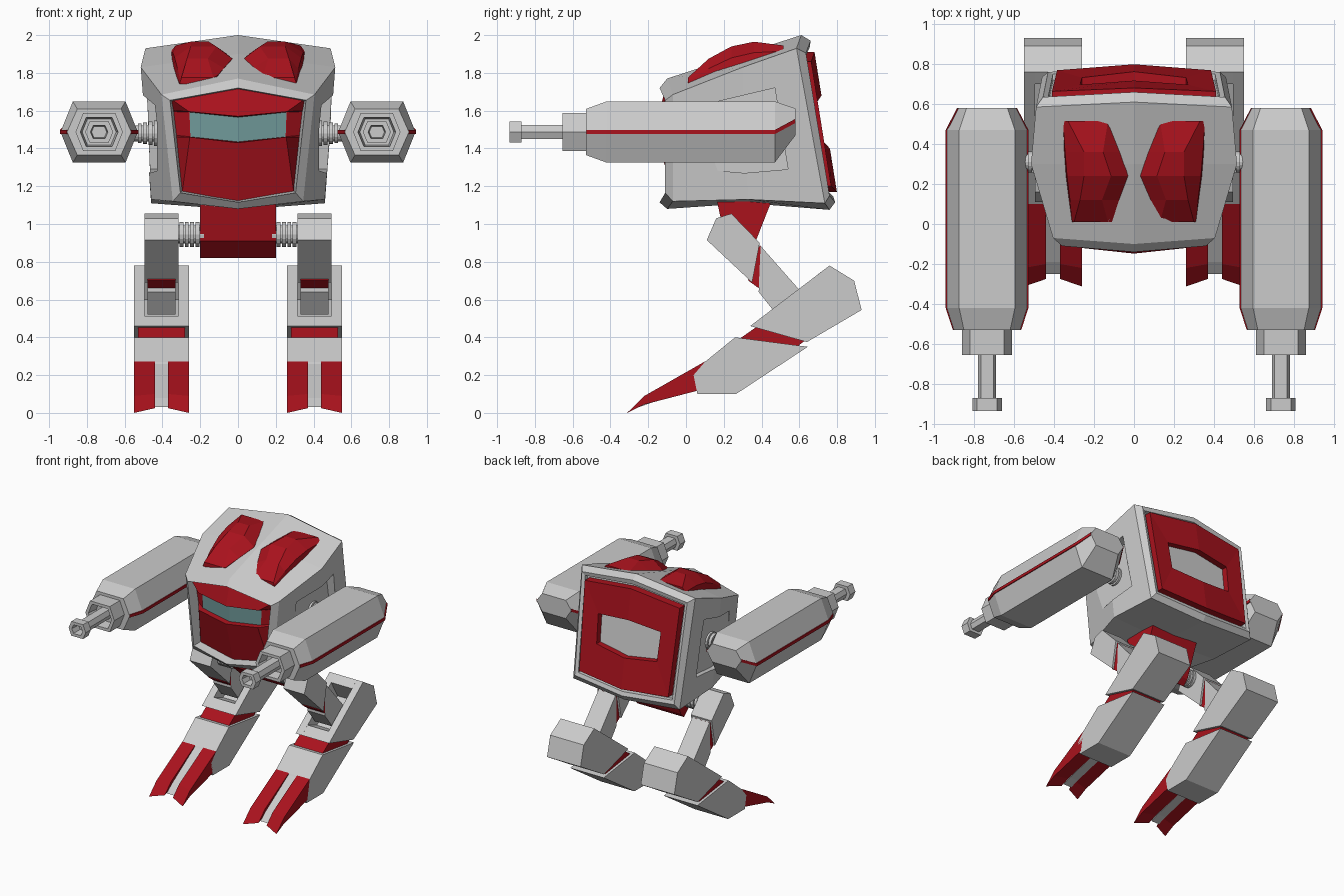
import bpy, bmesh, math
from mathutils import Matrix

def material(name, col):
    m = bpy.data.materials.new(name)
    m.diffuse_color = col
    return m

RED = material("red_paint", (0.40, 0.006, 0.012, 1))
TEAL = material("teal_glass", (0.16, 0.32, 0.32, 1))

def finish(name, bm, mat=None, mirror=False):
    bmesh.ops.recalc_face_normals(bm, faces=bm.faces)
    me = bpy.data.meshes.new(name)
    bm.to_mesh(me)
    bm.free()
    ob = bpy.data.objects.new(name, me)
    bpy.context.collection.objects.link(ob)
    if mat:
        me.materials.append(mat)
    if mirror:
        mod = ob.modifiers.new("mirror", 'MIRROR')
        mod.use_mirror_merge = False
    return ob

def loft(name, rings, mat=None, mirror=False, closed=True):
    bm = bmesh.new()
    vs = [[bm.verts.new(p) for p in r] for r in rings]
    n = len(rings[0])
    for a, b in zip(vs, vs[1:]):
        for i in range(n if closed else n - 1):
            j = (i + 1) % n
            bm.faces.new((a[i], a[j], b[j], b[i]))
    if closed:
        bm.faces.new(vs[0])
        bm.faces.new(vs[-1])
    return finish(name, bm, mat, mirror)

def prism(name, profile, x0, x1, mat=None, mirror=True):
    return loft(name, [[(x, y, z) for y, z in profile] for x in (x0, x1)], mat, mirror)

def axle(name, y, z, discs):
    bm = bmesh.new()
    for x0, x1, r in discs:
        m = Matrix.Translation(((x0 + x1) / 2, y, z)) @ Matrix.Rotation(math.pi / 2, 4, 'Y')
        bmesh.ops.create_cone(bm, cap_ends=True, segments=16, radius1=r, radius2=r,
                              depth=x1 - x0, matrix=m)
    return finish(name, bm, None, True)

def six(tc, ct, cb, bc):
    """Symmetric ring from top centre, top corner, bottom corner, bottom centre."""
    flip = lambda p: (-p[0], p[1], p[2])
    return [tc, ct, cb, bc, flip(cb), flip(ct)]

# main body shell, from recessed face to recessed back
body = loft("body_shell", [
    six((0, 0.0, 1.70), (.34, 0.0, 1.64), (.29, 0.0, 1.18), (0, 0.0, 1.13)),
    six((0, -.14, 1.72), (.36, -.11, 1.655), (.305, -.11, 1.165), (0, -.14, 1.115)),
    six((0, -.10, 1.77), (.405, -.07, 1.685), (.345, -.07, 1.12), (0, -.10, 1.08)),
    six((0, .30, 1.90), (.515, .30, 1.83), (.46, .33, 1.13), (0, .33, 1.11)),
    six((0, .61, 2.00), (.49, .585, 1.93), (.46, .735, 1.11), (0, .76, 1.075)),
    six((0, .66, 1.97), (.455, .635, 1.905), (.43, .76, 1.15), (0, .79, 1.115)),
    six((0, .655, 1.935), (.43, .63, 1.88), (.405, .75, 1.175), (0, .78, 1.145)),
    six((0, .62, 1.935), (.43, .60, 1.88), (.405, .72, 1.175), (0, .745, 1.145))])

# side recesses cut into the shell
side = [(.09, 1.63), (.30, 1.68), (.47, 1.72), (.54, 1.29), (.31, 1.27), (.08, 1.29)]
cutter = prism("side_recess_cutter", side, .43, .65)
cutter.hide_render = True
cutter.hide_viewport = True
cutter.display_type = 'WIRE'
cut = body.modifiers.new("side_recess", 'BOOLEAN')
cut.operation = 'DIFFERENCE'
cut.solver = 'EXACT'
cut.object = cutter

# red mask with brow, window slot and chin
def row(outer, corner, mid):
    return [(-outer[0], *outer[1:]), (-corner[0], *corner[1:]), mid, corner, outer]

loft("face_mask", [
    row((.35, -.06, 1.65), (.345, -.08, 1.655), (0, -.11, 1.715)),
    row((.345, -.03, 1.60), (.26, -.12, 1.595), (0, -.148, 1.57)),
    row((.343, -.03, 1.595), (.26, -.07, 1.592), (0, -.10, 1.565)),
    row((.33, -.02, 1.47), (.255, -.07, 1.462), (0, -.10, 1.435)),
    row((.33, -.02, 1.46), (.255, -.12, 1.46), (0, -.145, 1.43)),
    row((.305, -.01, 1.17), (.295, -.04, 1.17), (0, -.06, 1.12))], RED, closed=False)
loft("face_window", [[(-.257, -.076, 1.592), (0, -.106, 1.565), (.257, -.076, 1.592)],
                     [(-.252, -.076, 1.462), (0, -.106, 1.435), (.252, -.076, 1.462)]],
     TEAL, closed=False)

# back hatch: red frame round a recessed grey panel
def by(z, off):
    return .79 - (z - 1.15) * .16 + off

def hatch(wt, wb, zt, zct, zcb, zb, off):
    return six((0, by(zt, off), zt), (wt, by(zct, off - .025), zct),
               (wb, by(zcb, off - .025), zcb), (0, by(zb, off), zb))

loft("back_hatch", [hatch(.41, .385, 1.91, 1.86, 1.20, 1.17, -.06),
                    hatch(.41, .385, 1.91, 1.86, 1.20, 1.17, .012),
                    hatch(.27, .26, 1.68, 1.65, 1.43, 1.40, .012),
                    hatch(.27, .26, 1.68, 1.65, 1.43, 1.40, -.04)], RED)
loft("back_hatch_panel", [hatch(.27, .26, 1.68, 1.65, 1.43, 1.40, -.05),
                          hatch(.27, .26, 1.68, 1.65, 1.43, 1.40, -.035)])

# red roof humps: y, outer x, crest outer x, crest inner x, inner x, base z, crest z
humps = [(.01, .31, .30, .13, .11, 1.74, 1.775), (.12, .325, .27, .16, .075, 1.78, 1.875),
         (.24, .34, .25, .115, .03, 1.83, 1.94), (.36, .35, .25, .155, .065, 1.86, 1.965),
         (.515, .36, .33, .13, .11, 1.89, 1.945)]
loft("roof_hump", [[(o, y, b), (o - .005, y, b + (c - b) * .45), (co, y, c), (ci, y, c),
                    (i, y, b + .045), (i, y, b)]
                   for y, o, co, ci, i, b, c in humps], RED, True)

# pelvis and joints
prism("pelvis", [(.16, 1.14), (.46, 1.14), (.35, .86), (.31, .82), (.21, .91)],
      -.20, .20, RED, False)
axle("hip_joint", .25, .945, [(.18, .34, .048)] +
     [(.205 + i * .028, .225 + i * .028, .066) for i in range(4)])
axle("shoulder_joint", .31, 1.48, [(.40, .58, .042), (.42, .445, .068), (.452, .475, .062),
                                   (.483, .503, .057), (.511, .53, .052)])

# arm cannon: hexagonal loft stepping down to a hollow muzzle
CX, CZ = .735, 1.487
def hexring(y, w, h, top=None, mid=CZ, bot=None):
    t, b = top or mid + h, bot or mid - h
    k = w * .68
    return [(CX - w, y, mid), (CX - k, y, t), (CX + k, y, t),
            (CX + w, y, mid), (CX + k, y, b), (CX - k, y, b)]

loft("arm_cannon", [
    hexring(.58, .15, .08, 1.612, 1.545, 1.47), hexring(.47, .205, .162),
    hexring(-.42, .205, .162), hexring(-.53, .17, .122), hexring(-.53, .125, .10),
    hexring(-.655, .125, .10), hexring(-.655, .10, .078), hexring(-.57, .09, .07),
    hexring(-.57, .046, .036), hexring(-.87, .046, .036), hexring(-.87, .074, .056),
    hexring(-.935, .074, .056), hexring(-.935, .046, .034), hexring(-.86, .04, .03)],
    None, True)

# red stripe along both cannon flanks
def stripe(y, w, z=CZ):
    return [(CX + sx * w, y, z + sz * .011) for sx, sz in ((-1, -1), (1, -1), (1, 1), (-1, 1))]
loft("cannon_stripe", [stripe(.578, .151, 1.545), stripe(.47, .207), stripe(-.42, .207),
                       stripe(-.527, .172)], RED, True)

# upper leg
prism("thigh", [(.11, .915), (.16, 1.03), (.24, 1.055), (.39, .90), (.35, .69)], .315, .495)
prism("knee_band", [(.32, .85), (.395, .885), (.385, .66), (.33, .70)], .33, .48, RED)
prism("knee_link", [(.39, .89), (.61, .64), (.60, .52), (.48, .52), (.385, .64)], .33, .48)

# lower leg: two cheeks around a hollowed core
shin = [(.76, .78), (.89, .70), (.93, .545), (.64, .375), (.34, .46)]
prism("shin_inner_cheek", shin, .26, .315)
prism("shin_outer_cheek", shin, .495, .55)
prism("shin_core", [(.70, .735), (.76, .78), (.89, .70), (.93, .545), (.64, .375), (.34, .46),
                    (.41, .513), (.52, .47), (.78, .60)], .315, .495)
prism("ankle_band", [(.38, .46), (.28, .39), (.58, .345), (.64, .39)], .28, .53, RED)
prism("foot", [(.26, .40), (.645, .35), (.265, .10), (.06, .10), (.04, .20), (.10, .27)],
      .26, .55)

# toes: red outer blades and a grey tongue between
toe = [(.10, .272), (.07, .12), (-.22, .045), (-.312, 0), (-.22, .09)]
toe_in = [(.10, .272), (.07, .12), (-.20, .055), (-.275, .025), (-.20, .10)]
for name, xo, xi in (("toe_inner", .26, .37), ("toe_outer", .55, .44)):
    loft(name, [[(xo, *p) for p in toe], [(xi, *p) for p in toe_in]], RED, True)
prism("toe_tongue", [(.10, .265), (.07, .12), (-.18, .055), (-.25, .03), (-.19, .08)], .37, .44)
